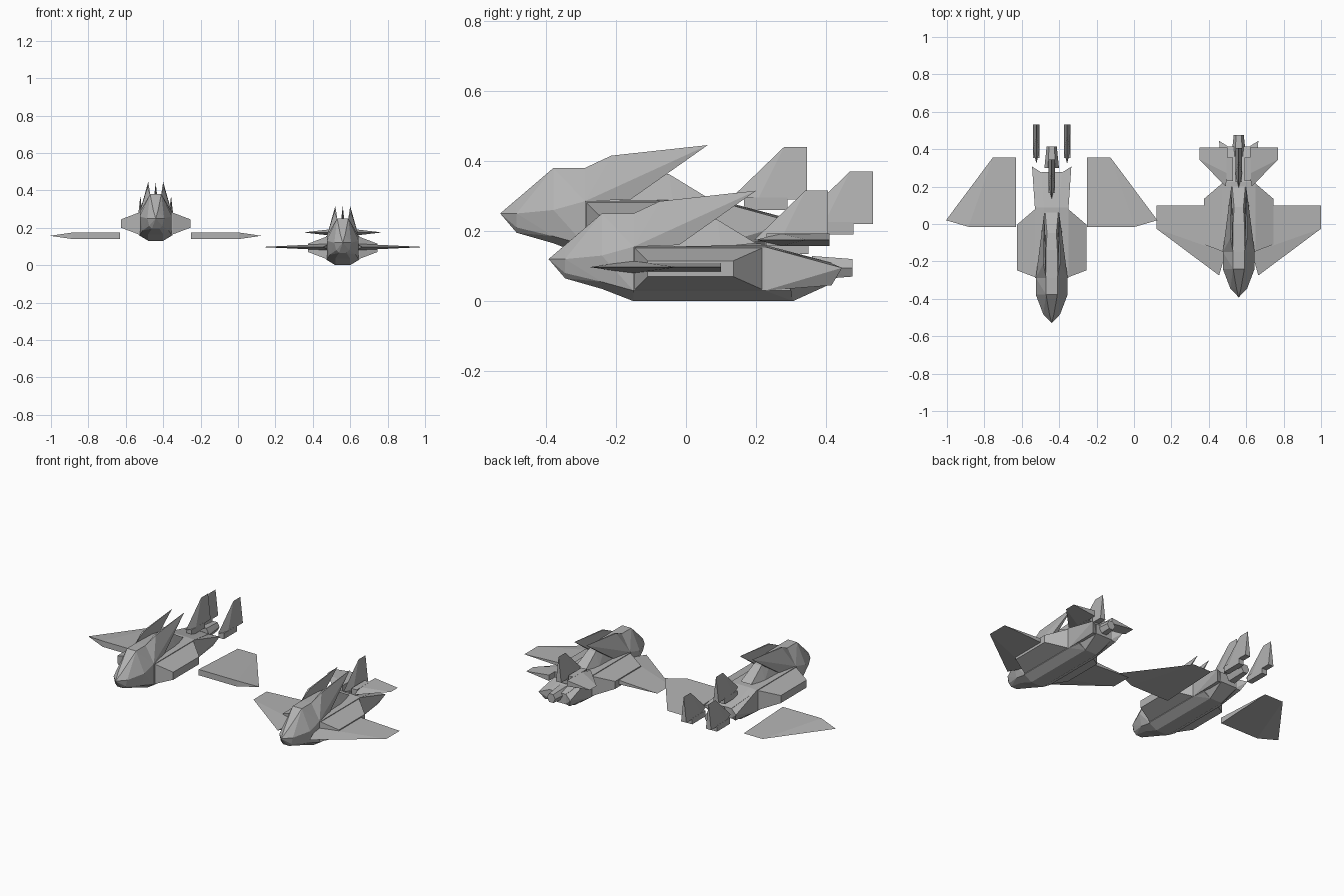
import bpy, bmesh

cube = bpy.data.objects.get("Cube")
if cube:
    bpy.data.objects.remove(cube)

GREY = (0.45, 0.45, 0.45, 1)
mat = bpy.data.materials.new("hull_grey")
mat.use_nodes = True
mat.diffuse_color = GREY
mat.node_tree.nodes["Principled BSDF"].inputs["Base Color"].default_value = GREY


def hull(name, points):
    """Faceted solid wrapped around a few corner points."""
    bm = bmesh.new()
    for p in points:
        bm.verts.new(p)
    res = bmesh.ops.convex_hull(bm, input=bm.verts)
    loose = [v for v in bm.verts if not v.link_faces]
    bmesh.ops.delete(bm, geom=loose, context='VERTS')
    bmesh.ops.dissolve_limit(bm, angle_limit=0.02, verts=bm.verts, edges=bm.edges)
    bmesh.ops.recalc_face_normals(bm, faces=bm.faces)
    mesh = bpy.data.meshes.new(name)
    bm.to_mesh(mesh)
    bm.free()
    mesh.materials.append(mat)
    ob = bpy.data.objects.new(name, mesh)
    bpy.context.collection.objects.link(ob)
    return ob


def both(points):
    return points + [(-x, y, z) for x, y, z in points]


def ring(y, top, mid, low, bottom):
    """Symmetric eight-sided section; each argument is (half width, z)."""
    return both([(x, y, z) for x, z in (top, mid, low, bottom)])


# Lifting surfaces as (span, chord, thickness) corners
T = 0.0175
WING = [(0, 0, T), (0, 0, -T), (0, .255, T), (0, .255, -T), (.035, .375, 0),
        (.115, .31, 0), (.37, .125, 0), (.37, 0, 0)]
FIN = [(0, 0, T), (0, 0, -T), (0, .14, T), (0, .14, -T), (.01, .21, 0),
       (.15, .065, 0), (.15, 0, 0)]
PYLON = [(s, c, t) for s in (-.03, .005) for c in (.055, .18) for t in (-T, T)]


def surface(name, points, place):
    hull(name, [place(*p) for p in points])


def build_body(tag, ox, oy, oz):
    def part(name, points):
        hull(tag + name, points).location = (ox, oy, oz)

    # Fuselage from nose to tail
    brow = ring(-.24, (.03, .25), (.085, .13), (.07, .055), (.04, .035))
    neck = ring(-.15, (.03, .25), (.085, .155), (.085, .03), (.04, 0))
    part("nose", [(0, -.392, .12)] + brow
         + ring(-.345, (.012, .16), (.045, .12), (.035, .08), (.02, .065)))
    part("cockpit", brow + neck)
    part("fuselage", ring(-.15, (.04, .155), (.09, .155), (.09, .03), (.04, 0))
         + ring(.225, (.04, .16), (.09, .155), (.09, .03), (.04, 0))
         + both([(.04, .305, 0), (.08, .30, .03)]))
    part("tail_body", ring(.225, (.04, .16), (.09, .155), (.09, .03), (.04, 0))
         + both([(.04, .305, 0), (.05, .35, .035), (.055, .415, .05), (.055, .415, .11)]))
    part("spine", both([(.03, -.15, .25), (.06, -.15, .155), (.03, .0, .245),
                        (.025, .09, .232), (.055, .1, .155), (.035, .2, .165)]))
    for side, sx in (("left_", 1), ("right_", -1)):
        # Side pods, tail strakes and the swept dorsal blades
        part(side + "pod", [(sx * x, y, z) for x, y, z in (
            (.185, -.11, .115), (.185, -.11, .07), (.185, .135, .115), (.185, .135, .07),
            (.08, -.15, .155), (.08, -.15, .03), (.08, .225, .155), (.08, .225, .03))])
        part(side + "strake", [(sx * x, y, z) for x, y, z in (
            (.09, .225, .155), (.09, .225, .03), (.05, .225, .155), (.05, .225, .03),
            (.105, .445, .095), (.08, .415, .045), (.05, .41, .05), (.05, .41, .11))])
        part(side + "blade", [(sx * x, y, z) for x, y, z in (
            (.03, -.15, .25), (.03, -.15, .155), (.085, -.15, .155), (.035, -.075, .285),
            (.045, -.075, .285), (.04, .2, .315), (.03, -.02, .16), (.065, -.02, .16))])


def build_tail(tag, ox, oy, oz):
    # Hexagonal nozzle and the upright centre fin
    rim = ((.027, .095), (.014, .12), (.014, .07))
    hull(tag + "nozzle", both([(x, .475, z) for x, z in rim]
                              + [(x * 1.45, .36, .095 + (z - .095) * 1.35) for x, z in rim])
         ).location = (ox, oy, oz)

    def upright(s, c, t):
        return (ox + t, oy + .405 - c, oz + .165 + s)
    surface(tag + "centre_fin", FIN, upright)
    surface(tag + "centre_fin_pylon", PYLON, upright)


# Assembled craft
CX = 0.56
build_body("assembled_", CX, 0, 0)
build_tail("assembled_", CX, 0, 0)
# Exploded craft
EX = -0.44
build_body("exploded_", EX, -.138, .13)
build_tail("exploded_", EX, -.06, .125)

for side, sx in (("left_", 1), ("right_", -1)):
    surface("assembled_" + side + "wing", WING,
            lambda s, c, t: (CX + sx * (.07 + s), .1 - c, .097 + t))
    for name, pts in (("stabilizer", FIN), ("stabilizer_pylon", PYLON)):
        surface("assembled_" + side + name, pts,
                lambda s, c, t: (CX + sx * (.06 + s), .41 - c, .175 + t))
        surface("exploded_" + side + name, pts,
                lambda s, c, t: (EX + sx * .082 + t, .533 - c, .22 + s))
    # Detached wing turned a quarter turn
    surface("exploded_" + side + "wing", WING,
            lambda s, c, t: (EX + sx * (.19 + c), -.015 + s, .157 + t))
